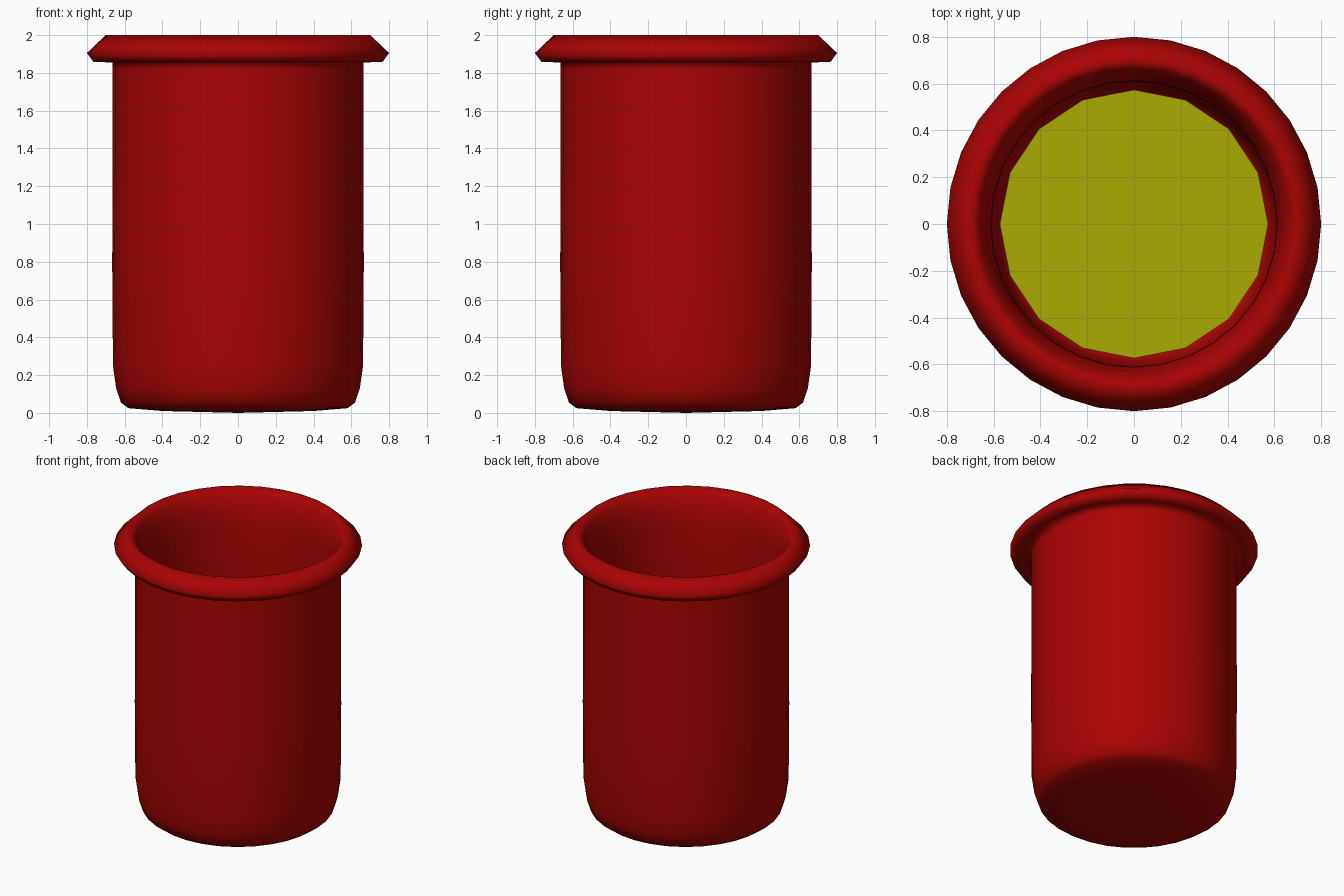
import bpy, bmesh
from math import cos, sin, pi, radians

if "Cube" in bpy.data.objects:
    bpy.data.objects.remove(bpy.data.objects["Cube"])


def material(name, color):
    mat = bpy.data.materials.new(name)
    mat.diffuse_color = (*color, 1)
    mat.use_nodes = True
    mat.node_tree.nodes["Principled BSDF"].inputs["Base Color"].default_value = mat.diffuse_color
    return mat


def lathe(name, profile, sides, mat, smooth):
    """Revolve an (r, z) profile about z; a zero radius makes a pole."""
    bm = bmesh.new()
    rings = []
    for r, z in profile:
        if r == 0:
            rings.append([bm.verts.new((0, 0, z))] * sides)
        else:
            rings.append([bm.verts.new((r * cos(2 * pi * i / sides),
                                        r * sin(2 * pi * i / sides), z))
                          for i in range(sides)])
    for a, b in zip(rings, rings[1:]):
        for i in range(sides):
            j = (i + 1) % sides
            quad = list(dict.fromkeys((a[i], a[j], b[j], b[i])))
            bm.faces.new(quad).smooth = smooth
    bmesh.ops.recalc_face_normals(bm, faces=bm.faces)
    mesh = bpy.data.meshes.new(name)
    bm.to_mesh(mesh)
    bm.free()
    mesh.materials.append(mat)
    obj = bpy.data.objects.new(name, mesh)
    bpy.context.collection.objects.link(obj)
    return obj


red = material("red", (0.4, 0.001, 0.001))
yellow = material("yellow", (0.4, 0.4, 0.001))

# Cup: rounded base, straight wall, rolled lip, then the inner wall and floor
outside = [(0, 0), (0.40, 0.01), (0.58, 0.025), (0.62, 0.055), (0.645, 0.13),
           (0.662, 0.25), (0.666, 0.78), (0.664, 1.3), (0.664, 1.82), (0.664, 1.855)]
lip = [(0.72, 1.857), (0.765, 1.858), (0.80, 1.905),
       (0.75, 1.953), (0.70, 2.0), (0.66, 1.955)]
inside = [(0.63, 1.87), (0.612, 1.75), (0.61, 1.3), (0.61, 0.78), (0.605, 0.28),
          (0.59, 0.16), (0.57, 0.09), (0.53, 0.065), (0.38, 0.055), (0, 0.05)]
lathe("cup", outside + lip + inside, 32, red, True)

# Liquid: a flat-topped 16-sided body filling the cup
lathe("liquid", [(0, 0.09), (0.57, 0.09), (0.574, 1.2), (0, 1.2)], 16, yellow, False)
